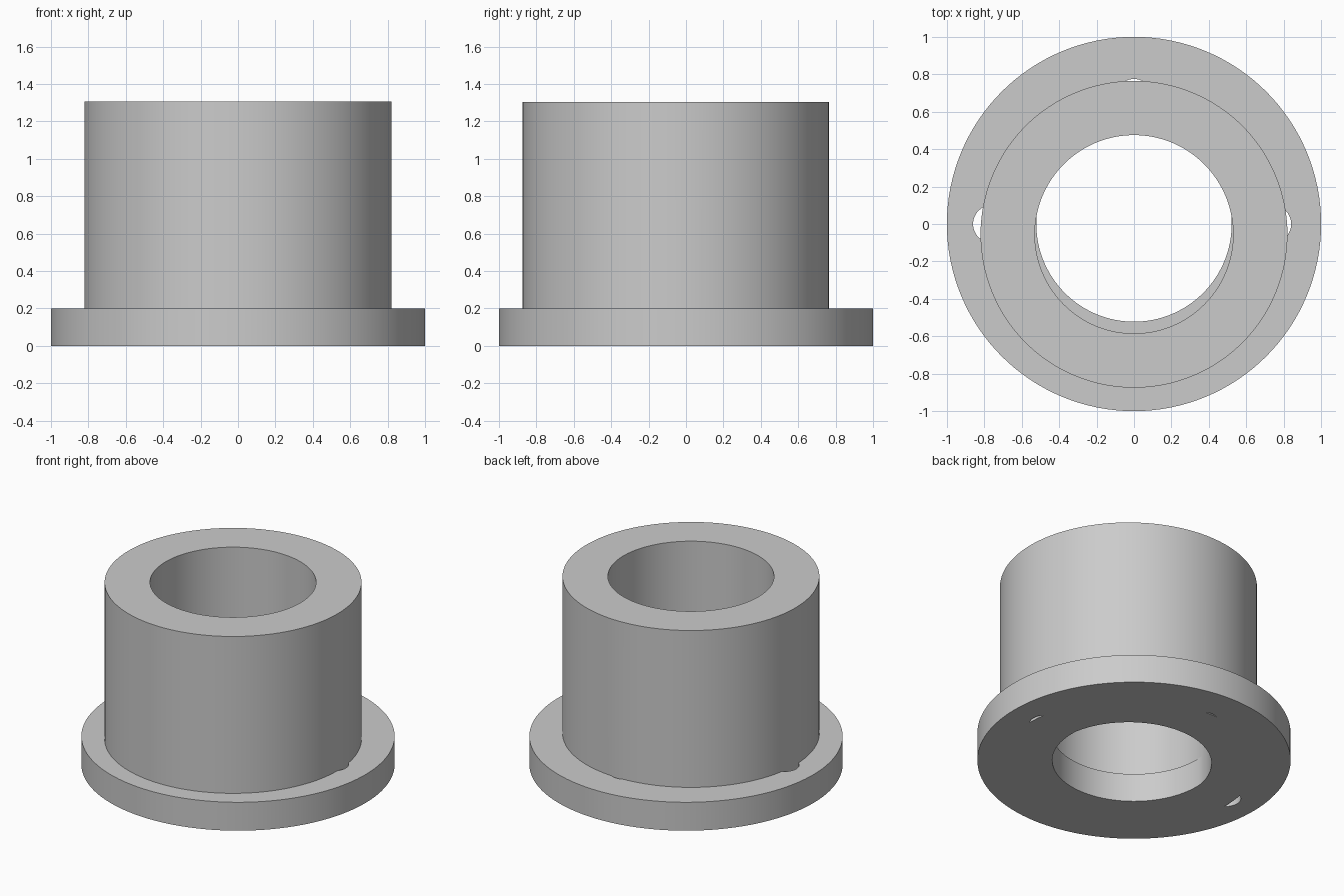
import bpy

if "Cube" in bpy.data.objects:
    bpy.data.objects.remove(bpy.data.objects["Cube"])

SLEEVE_Y = -0.055   # the sleeve sits slightly off the flange axis


def cylinder(name, radius, z0, z1, x=0.0, y=0.0, sides=128):
    bpy.ops.mesh.primitive_cylinder_add(
        vertices=sides, radius=radius, depth=z1 - z0,
        location=(x, y, (z0 + z1) / 2))
    obj = bpy.context.object
    obj.name = name
    return obj


def combine(target, other, operation):
    """Apply a boolean to target and discard the other solid."""
    mod = target.modifiers.new(operation.lower(), 'BOOLEAN')
    mod.object = other
    mod.operation = operation
    mod.solver = 'EXACT'
    bpy.context.view_layer.objects.active = target
    bpy.ops.object.modifier_apply(modifier=mod.name)
    bpy.data.objects.remove(other, do_unlink=True)


# Base flange with its central bore
flange = cylinder("flanged_sleeve", 1.0, 0.0, 0.2)
combine(flange, cylinder("flange_bore", 0.522, -0.1, 0.3), 'DIFFERENCE')

# Bolt holes, mostly covered by the sleeve wall
for x, y in ((-0.76, 0.0), (0.74, 0.0), (0.0, 0.675)):
    combine(flange, cylinder("bolt_hole", 0.1, -0.1, 0.3, x, y, 48), 'DIFFERENCE')

# Sleeve running through the flange
sleeve = cylinder("sleeve", 0.82, 0.0, 1.305, y=SLEEVE_Y)
combine(sleeve, cylinder("sleeve_bore", 0.53, -0.1, 1.5, y=SLEEVE_Y), 'DIFFERENCE')
combine(flange, sleeve, 'UNION')

# Smooth walls, crisp rims
bpy.ops.object.select_all(action='DESELECT')
flange.select_set(True)
bpy.context.view_layer.objects.active = flange
bpy.ops.object.shade_smooth_by_angle()
